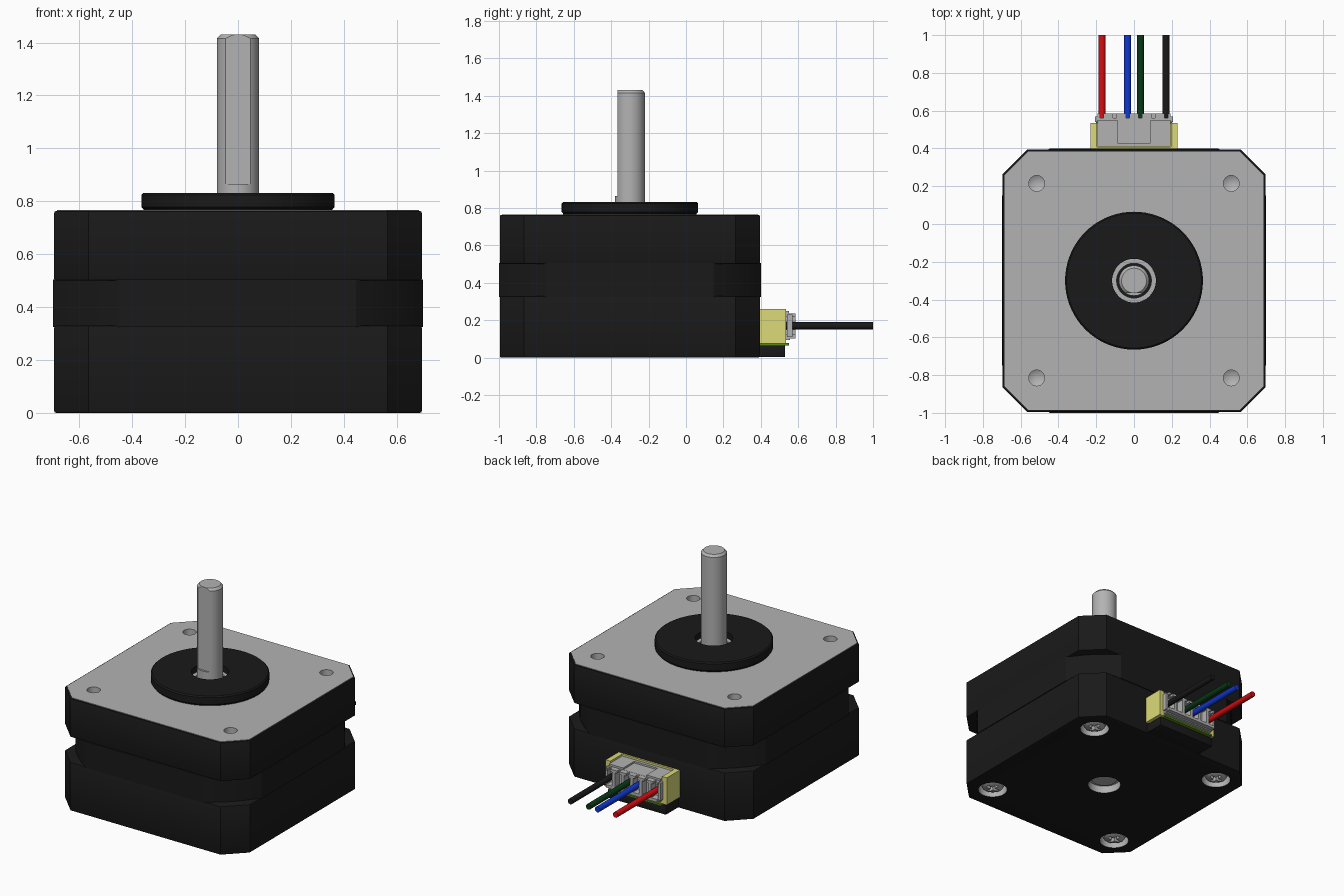
import bpy, bmesh
from math import cos, sin, pi, radians, sqrt, acos

if "Cube" in bpy.data.objects:
    bpy.data.objects.remove(bpy.data.objects["Cube"])

CY = -0.30                      # motor axis position in y


def material(name, r, g, b):
    m = bpy.data.materials.new(name)
    m.diffuse_color = (r, g, b, 1)
    m.use_nodes = True
    m.node_tree.nodes["Principled BSDF"].inputs["Base Color"].default_value = m.diffuse_color
    return m


BLACK = material("black", 0.01, 0.01, 0.01)
GREY = material("metal_grey", 0.45, 0.45, 0.45)
YELLOW = material("cream_yellow", 0.72, 0.70, 0.19)
PCB = material("board_green", 0.10, 0.25, 0.01)
RED = material("red", 0.68, 0.004, 0.006)
BLUE = material("blue", 0.005, 0.04, 0.65)
GREEN = material("green", 0.003, 0.04, 0.008)


def finish(name, bm, mat, bevel=0):
    bmesh.ops.remove_doubles(bm, verts=bm.verts, dist=1e-5)
    bmesh.ops.recalc_face_normals(bm, faces=bm.faces)
    if bevel:
        edges = [e for e in bm.edges if e.calc_face_angle(0) > radians(60)]
        bmesh.ops.bevel(bm, geom=edges, offset=bevel, segments=2, profile=0.5, affect='EDGES')
    me = bpy.data.meshes.new(name)
    bm.to_mesh(me)
    bm.free()
    ob = bpy.data.objects.new(name, me)
    bpy.context.collection.objects.link(ob)
    me.materials.append(mat)
    return ob


def prism(name, pts, a, b, mat=GREY, axis='z', bevel=0):
    """Extrude an outline: (x, y) along z, or (y, z) along x."""
    bm = bmesh.new()
    place = (lambda u, v, w: (u, v, w)) if axis == 'z' else (lambda u, v, w: (w, u, v))
    lo = [bm.verts.new(place(u, v, a)) for u, v in pts]
    hi = [bm.verts.new(place(u, v, b)) for u, v in pts]
    bm.faces.new(lo)
    bm.faces.new(hi)
    n = len(pts)
    for i in range(n):
        j = (i + 1) % n
        bm.faces.new((lo[i], lo[j], hi[j], hi[i]))
    return finish(name, bm, mat, bevel)


def box(name, x, y, z, mat=GREY, bevel=0):
    return prism(name, [(x[0], y[0]), (x[1], y[0]), (x[1], y[1]), (x[0], y[1])],
                 z[0], z[1], mat, bevel=bevel)


def lathe(name, prof, at=(0, CY), mat=GREY, n=48, closed=False):
    """Turn an (r, z) profile about a vertical axis."""
    bm = bmesh.new()
    rings = [[bm.verts.new((at[0] + r * cos(2 * pi * i / n), at[1] + r * sin(2 * pi * i / n), z))
              for i in range(n)] if r > 0 else [bm.verts.new((at[0], at[1], z))] * n
             for r, z in prof]
    pairs = list(zip(rings, rings[1:])) + ([(rings[-1], rings[0])] if closed else [])
    for p, q in pairs:
        for i in range(n):
            j = (i + 1) % n
            bm.faces.new(list(dict.fromkeys((p[i], p[j], q[j], q[i]))))
    return finish(name, bm, mat)


def cut(ob, cutter):
    mod = ob.modifiers.new("cut", 'BOOLEAN')
    mod.operation, mod.object, mod.solver = 'DIFFERENCE', cutter, 'EXACT'
    mod.material_mode = 'TRANSFER'
    bpy.context.view_layer.objects.active = ob
    bpy.ops.object.modifier_apply(modifier=mod.name)
    bpy.data.objects.remove(cutter)


def octagon(h, c):
    quarter = [(h, h - c), (h - c, h)]
    pts = []
    for k in range(4):
        for x, y in quarter:
            for _ in range(k):
                x, y = -y, x
            pts.append((x, y + CY))
    return pts


def stator_outline(h, r, n=8):
    a0 = acos(h / r)
    pts = []
    for k in range(4):
        for i in range(n + 1):
            a = k * pi / 2 + a0 + (pi / 2 - 2 * a0) * i / n
            pts.append((r * cos(a), r * sin(a) + CY))
    return pts


# Motor body: two end caps around a stator with cut-away corners
lower = prism("lower_end_cap", octagon(0.695, 0.13), 0, 0.33, BLACK, bevel=0.008)
prism("stator", stator_outline(0.70, 0.83), 0.325, 0.505, BLACK)
upper = prism("upper_end_cap", octagon(0.695, 0.13), 0.50, 0.763, BLACK, bevel=0.008)
plate = prism("top_plate", octagon(0.685, 0.126), 0.75, 0.766)
box("connector_shelf", (-0.22, 0.22), (0.36, 0.53), (0.002, 0.065), BLACK, 0.006)

# Mounting holes above, recessed cross-head screws below
corners = [(sx * 0.515, CY + sy * 0.515) for sx in (-1, 1) for sy in (-1, 1)]
for at in corners:
    for part in (upper, plate):
        cut(part, lathe("hole", [(0, 0.62), (0.042, 0.645), (0.042, 0.8), (0, 0.8)], at, n=24))
    cut(lower, lathe("bore", [(0, -0.05), (0.093, -0.05), (0.093, 0.06), (0, 0.06)], at, n=32))
    screw = lathe("case_screw", [(0, 0.07), (0.076, 0.07), (0.076, 0.035), (0.068, 0.02),
                                 (0.045, 0.01), (0, 0.007)], at, n=32)
    for w, d in ((0.045, 0.011), (0.011, 0.045)):
        cut(screw, box("slot", (at[0] - w, at[0] + w), (at[1] - d, at[1] + d), (-0.1, 0.04)))

# Bottom bearing opening
cut(lower, lathe("bore", [(0, -0.05), (0.105, -0.05), (0.105, 0.09), (0, 0.09)]))
lathe("bottom_bearing", [(0.088, 0.05), (0.104, 0.05), (0.104, 0.10), (0.088, 0.10)], closed=True)

# Pilot boss, top bearing and flatted shaft
lathe("pilot_boss", [(0.357, 0.76), (0.357, 0.77), (0.365, 0.778), (0.365, 0.824), (0.357, 0.832),
                     (0.116, 0.832), (0.116, 0.76)], mat=BLACK, n=72, closed=True)
lathe("top_bearing", [(0.092, 0.79), (0.116, 0.79), (0.116, 0.76), (0.092, 0.76)], closed=True)
lathe("bearing_seal", [(0.078, 0.78), (0.094, 0.78), (0.094, 0.765), (0.078, 0.765)],
      mat=BLACK, closed=True)
shaft = lathe("shaft", [(0, 0.04), (0.08, 0.04), (0.08, 1.415), (0.066, 1.43), (0, 1.43)])
cut(shaft, box("flat", (-0.2, 0.2), (CY - 0.2, CY - 0.065), (0.865, 1.6)))

# Circuit board and open-topped socket
box("circuit_board", (-0.20, 0.20), (0.35, 0.55), (0.065, 0.077), PCB)
socket = box("socket", (-0.23, 0.23), (0.395, 0.535), (0.075, 0.26), YELLOW)
cut(socket, box("opening", (-0.195, 0.195), (0.408, 0.7), (0.092, 0.4), YELLOW))

# Plug with six wire bays and a latch recess
plug = prism("plug", [(0.41, 0.094), (0.555, 0.094), (0.555, 0.102), (0.585, 0.102), (0.585, 0.235),
                      (0.55, 0.235), (0.55, 0.248), (0.41, 0.248)], -0.193, 0.193, axis='x')
cut(plug, box("latch", (-0.088, 0.088), (0.43, 0.552), (0.236, 0.3)))
for i in range(6):
    x = (i - 2.5) * 0.068
    cut(plug, box("bay", (x - 0.024, x + 0.024), (0.535, 0.7), (0.122, 0.218)))
    cut(plug, box("bay_slit", (x - 0.009, x + 0.009), (0.56, 0.7), (0.21, 0.3)))
for s in (-1, 1):
    box("plug_side_rib", sorted((s * 0.19, s * 0.206)), (0.54, 0.57), (0.11, 0.23))

# Wires
for name, x, mat in (("red_wire", -0.17, RED), ("blue_wire", -0.034, BLUE),
                     ("green_wire", 0.034, GREEN), ("black_wire", 0.17, BLACK)):
    wire = lathe(name, [(0, -1.0), (0.019, -1.0), (0.019, -0.53), (0, -0.53)], (0, 0), mat, n=20)
    wire.rotation_euler = (radians(90), 0, 0)
    wire.location = (x, 0, 0.17)

# Smooth the turned surfaces, keep the edges crisp
for ob in bpy.context.scene.objects:
    ob.select_set(True)
bpy.context.view_layer.objects.active = shaft
bpy.ops.object.shade_smooth_by_angle(angle=radians(30))
